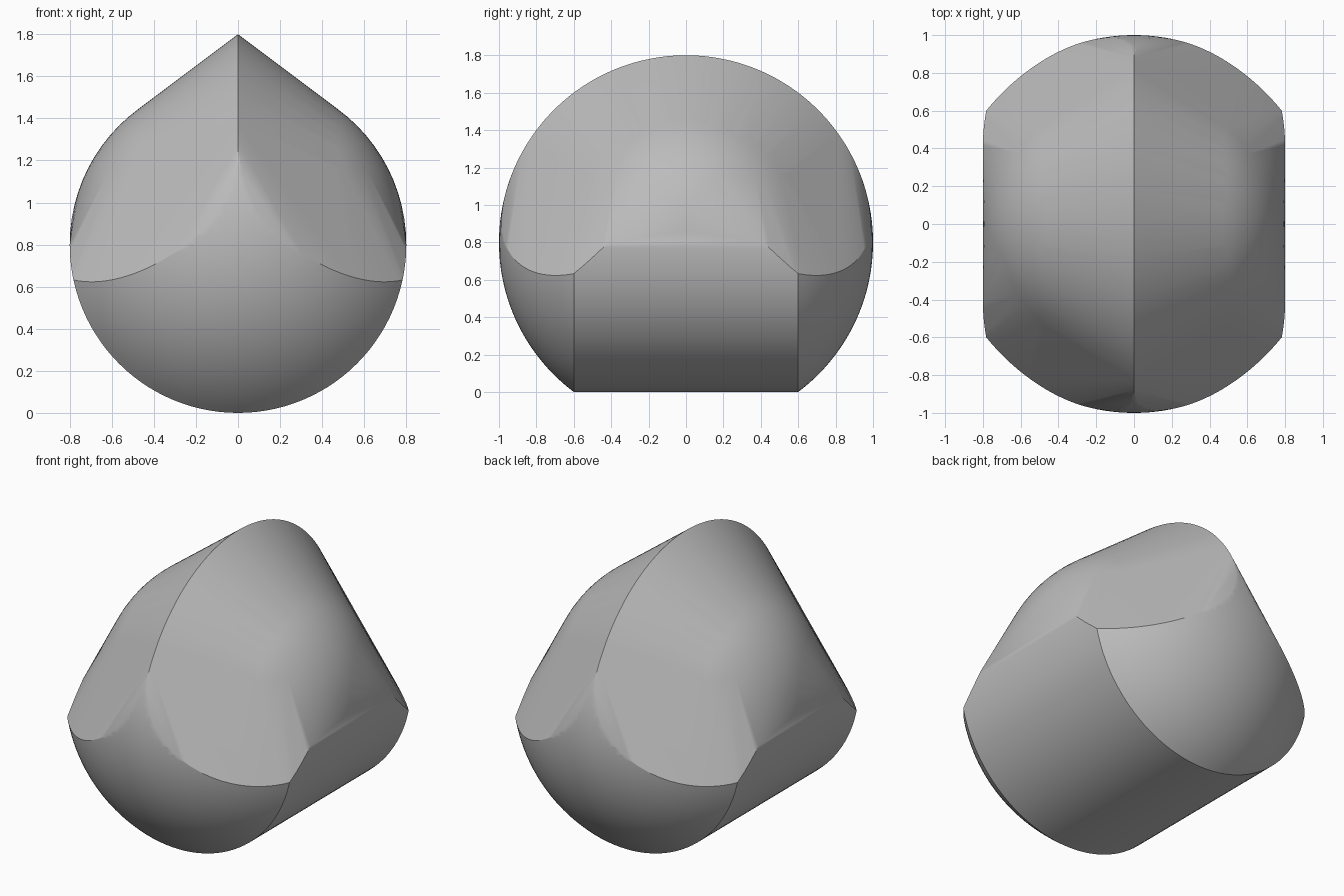
import bpy, bmesh, math

cube = bpy.data.objects.get("Cube")
if cube:
    bpy.data.objects.remove(cube, do_unlink=True)

BIG, SMALL = 1.0, 0.8       # ball radius, barrel radius
BARREL_END = 0.6            # where the ball meets the barrel
STEPS = 56


def ring_point(y, radius, angle):
    """Point on a ring about the y axis; angle 0 points straight down."""
    return (radius * math.sin(angle), y, -radius * math.cos(angle))


def below_cut(p):
    """True under the sloping shoulder cut, which lifts towards the ridge."""
    return sum(p) <= 1.215 + 0.13 * math.exp(-p[0] / 0.05)


def cut_angle(y, radius):
    """Angle at which a ring meets the shoulder cut, or None."""
    low, high = 0.0, math.pi * 0.75
    if below_cut(ring_point(y, radius, high)):
        return None
    for _ in range(40):
        mid = (low + high) / 2
        if below_cut(ring_point(y, radius, mid)):
            low = mid
        else:
            high = mid
    return low


def ring(y, radius):
    points = [ring_point(y, radius, math.pi * i / STEPS) for i in range(STEPS + 1)]
    points = [p for p in points if below_cut(p)]
    angle = cut_angle(y, radius)
    if angle is not None:
        points.append(ring_point(y, radius, angle))
    return points


quarter = []

# Rounded ends of the ball
start = math.asin(BARREL_END)
for i in range(25):
    t = start + (math.pi / 2 - start) * i / 24
    quarter += ring(BIG * math.sin(t), BIG * math.cos(t))

# Slanted upper corners of the barrel
for i in range(1, 7):
    y = BARREL_END + (0.415 - BARREL_END) * i / 6
    quarter.append(ring_point(y, SMALL, cut_angle(y, SMALL)))

# Sharp ridge over the top
for i in range(49):
    a = math.radians(18 + 72 * i / 48)
    quarter.append((0, BIG * math.cos(a), BIG * math.sin(a)))

# Smaller dome that swells the shoulders
for i in range(21):
    a = math.pi / 2 * i / 20
    for j in range(21):
        b = math.pi / 2 * j / 20
        quarter.append((SMALL * math.cos(a) * math.cos(b),
                        SMALL * math.cos(a) * math.sin(b),
                        SMALL * math.sin(a)))

# Mirror the quarter and wrap it in one convex skin
bm = bmesh.new()
for sx in (1, -1):
    for sy in (1, -1):
        for x, y, z in quarter:
            bm.verts.new((sx * x, sy * y, z + SMALL))
bmesh.ops.remove_doubles(bm, verts=bm.verts[:], dist=0.0005)
bmesh.ops.convex_hull(bm, input=bm.verts[:])
loose = [v for v in bm.verts if not v.link_faces]
bmesh.ops.delete(bm, geom=loose, context='VERTS')
bmesh.ops.recalc_face_normals(bm, faces=bm.faces[:])

mesh = bpy.data.meshes.new("ridged_body")
bm.to_mesh(mesh)
bm.free()
body = bpy.data.objects.new("ridged_body", mesh)
bpy.context.collection.objects.link(body)

# Plain grey
grey = bpy.data.materials.new("plain_grey")
grey.use_nodes = True
colour = (0.5, 0.5, 0.5, 1)
grey.diffuse_color = colour
grey.node_tree.nodes["Principled BSDF"].inputs["Base Color"].default_value = colour
mesh.materials.append(grey)

bpy.ops.object.select_all(action='DESELECT')
body.select_set(True)
bpy.context.view_layer.objects.active = body
bpy.ops.object.shade_smooth_by_angle(angle=math.radians(30))
